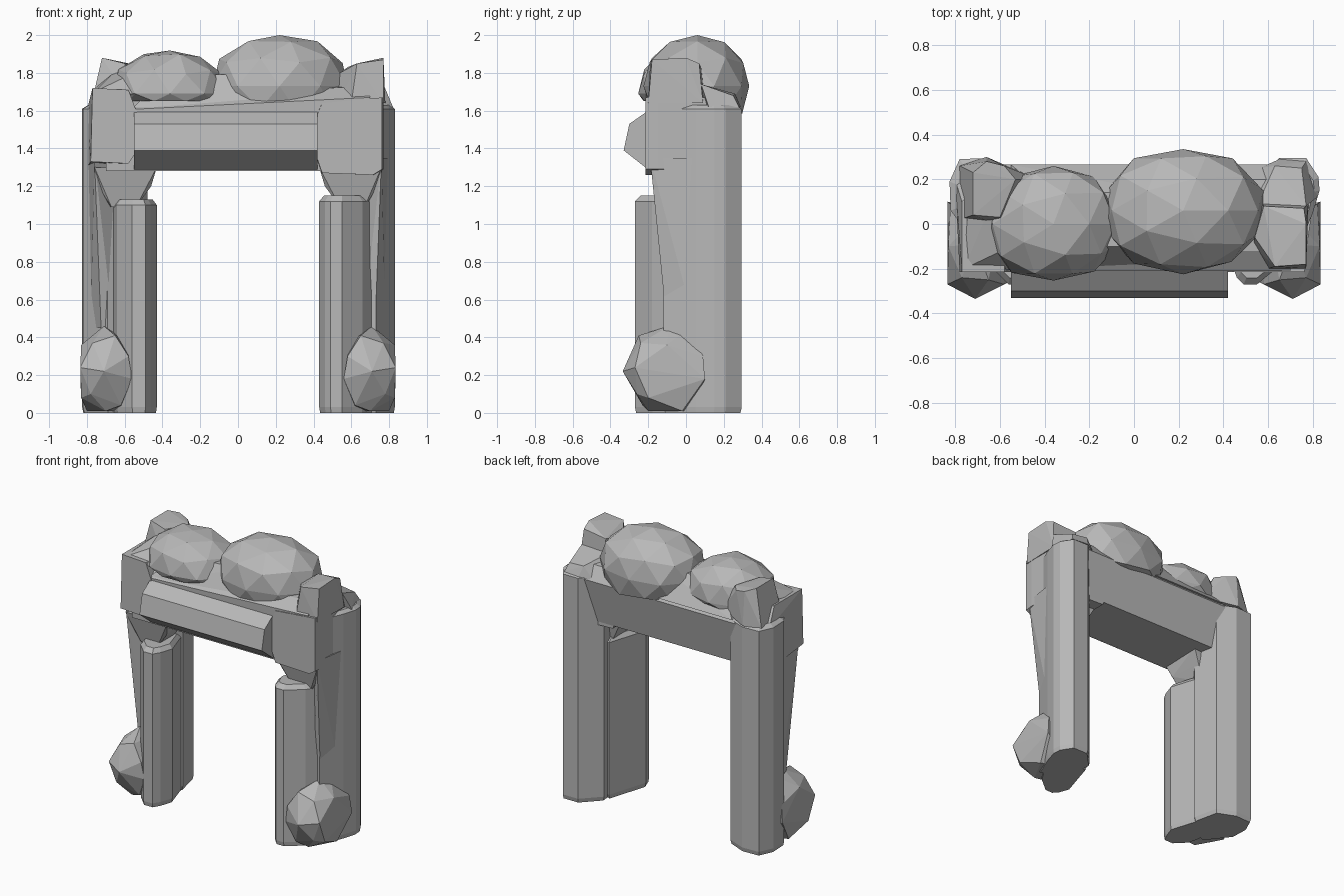
import bpy, bmesh, random
from mathutils import Vector

random.seed(4)
stone = bpy.data.materials.new("grey_stone")
stone.diffuse_color = (0.48, 0.48, 0.48, 1)


def finish(bm, name):
    bmesh.ops.recalc_face_normals(bm, faces=bm.faces)
    me = bpy.data.meshes.new(name)
    bm.to_mesh(me)
    bm.free()
    me.materials.append(stone)
    ob = bpy.data.objects.new(name, me)
    bpy.context.collection.objects.link(ob)
    return ob


def hull(name, points):
    bm = bmesh.new()
    for p in points:
        bm.verts.new(p)
    res = bmesh.ops.convex_hull(bm, input=bm.verts)
    junk = [g for g in res["geom_interior"] if isinstance(g, bmesh.types.BMVert)]
    if junk:
        bmesh.ops.delete(bm, geom=junk, context='VERTS')
    bmesh.ops.dissolve_limit(bm, angle_limit=0.02, verts=bm.verts, edges=bm.edges)
    return finish(bm, name)


def column(name, outline, top, inset):
    # upright post with narrowed bottom and top rims
    c = sum((Vector(p) for p in outline), Vector((0, 0))) / len(outline)
    pts = []
    for z, f in ((0, 0.96), (0.03, 1), (top - inset, 1), (top, 0.8)):
        for p in outline:
            q = c + (Vector(p) - c) * f
            pts.append((q.x, q.y, z))
    return hull(name, pts)


def boulder(name, centre, radii, jitter, power, floor):
    # icosphere pushed towards a block by the power, flattened below the floor
    bm = bmesh.new()
    bmesh.ops.create_icosphere(bm, subdivisions=2, radius=1)
    for v in bm.verts:
        k = 1 + random.uniform(-jitter, jitter * 0.3)
        k /= sum(abs(a) ** power for a in v.co) ** (1 / power)
        v.co = Vector([c + r * min(1, max(-1, a * k)) for c, r, a in zip(centre, radii, v.co)])
        v.co.z = max(v.co.z, floor)
    bmesh.ops.dissolve_degenerate(bm, dist=0.001, edges=bm.edges)
    return finish(bm, name)


# Legs: tall back post and shorter front post on each side
column("right_tall_post", [(.73, -.12), (.8, .05), (.83, .15), (.825, .21), (.77, .295),
                           (.65, .295), (.53, .17), (.55, -.05)], 1.63, 0.02)
column("left_tall_post", [(-.69, -.11), (-.82, .06), (-.825, .19), (-.78, .29),
                          (-.65, .295), (-.52, .24), (-.48, .06), (-.55, -.05)], 1.63, 0.02)
column("right_front_post", [(.43, -.16), (.46, -.24), (.49, -.27), (.55, -.27),
                            (.66, -.18), (.72, -.09), (.6, .1), (.52, .13)], 1.15, 0.03)
column("left_front_post", [(-.43, -.13), (-.46, -.22), (-.49, -.27), (-.56, -.27),
                           (-.64, -.19), (-.66, -.1), (-.6, .1), (-.49, .06)], 1.13, 0.03)

# Flared brackets, tapering shoulders and the boulders at the feet
for side, word in ((-1, "left"), (1, "right")):
    hull(word + "_bracket",
         [(side * x, y, 1.3) for x, y in ((.43, -.19), (.76, -.19), (.43, .12), (.78, .1))] +
         [(side * x, y, 1.2) for x, y in ((.46, -.15), (.74, -.15), (.48, .1), (.78, .05))] +
         [(side * x, y, 1.09) for x, y in ((.54, -.14), (.67, -.14), (.54, .08), (.7, .08))])
    hull(word + "_shoulder",
         [(side * x, y, z) for x, y, z in
          ((.76, -.19, 1.35), (.745, -.155, 1.2), (.725, -.1, .45), (.6, -.05, 1.3),
           (.66, -.08, .45), (.8, .08, 1.35), (.79, .06, 1.2), (.78, .05, .45))])
    hull(word + "_base_boulder",
         [(side * x, y, z) for x, y, z in
          ((.83, -.1, .36), (.71, -.09, .46), (.72, .02, .45), (.82, .09, .3), (.835, -.27, .24),
           (.71, -.335, .22), (.58, -.27, .3), (.56, -.26, .18), (.65, -.25, .41), (.77, -.24, .37),
           (.83, -.2, .08), (.835, .1, .18), (.7, -.2, .01), (.62, -.23, .04), (.8, -.02, .01),
           (.78, -.26, .1), (.6, .05, .01), (.6, .05, .4))])

# Lintel body, its top rising to the right, and the faceted log on its front
hull("lintel", [(x, y, z + (lift if z > 1.5 and y < 0 else 0))
                for x, lift in ((-.7, 0), (.7, .07))
                for y, z in ((-.2, 1.28), (-.21, 1.6), (-.12, 1.66), (.2, 1.69), (.265, 1.6), (.2, 1.29))])
log = [(-.19, 1.28), (-.33, 1.39), (-.3, 1.53), (-.2, 1.6)]
hull("front_log", [(x, y, z) for x in (-.55, .42) for y, z in log])

# End blocks of the lintel
right_face = [(.4, 1.38), (.4, 1.55), (.44, 1.64), (.77, 1.67), (.77, 1.29), (.72, 1.26), (.44, 1.27)]
hull("right_end_block", [(.585 + (x - .585) * f, y, z)
                         for y, f in ((-.215, .96), (-.15, 1), (.2, 1)) for x, z in right_face])
left_face = [(-.77, 1.72), (-.58, 1.71), (-.52, 1.55), (-.54, 1.38), (-.58, 1.32), (-.78, 1.33)]
hull("left_end_block", [(x, y, z) for y in (-.215, .1) for x, z in left_face] +
     [(-.8, .2, 1.6), (-.6, .26, 1.66), (-.8, .2, 1.3), (-.6, .2, 1.3)])

# Small stones standing on the corners
hull("right_corner_stone",
     [(.53, -.1, 1.64), (.6, -.2, 1.64), (.77, -.2, 1.64), (.78, .09, 1.64), (.57, .1, 1.64),
      (.54, -.06, 1.8), (.63, -.19, 1.85), (.77, -.18, 1.87), (.77, .0, 1.88), (.76, .07, 1.85), (.58, .08, 1.83)])
hull("right_back_stone",
     [(.5, .08, 1.6), (.82, .12, 1.62), (.77, .28, 1.62), (.65, .29, 1.62), (.56, .25, 1.6),
      (.55, .08, 1.74), (.77, .08, 1.74), (.75, .25, 1.68), (.63, .26, 1.69)])
hull("left_corner_stone",
     [(-.78, .02, 1.62), (-.55, -.03, 1.62), (-.43, .2, 1.65), (-.66, .3, 1.62), (-.78, .26, 1.62),
      (-.72, .04, 1.88), (-.6, .03, 1.85), (-.53, .2, 1.84), (-.58, .26, 1.84), (-.66, .28, 1.86), (-.72, .23, 1.88)])
hull("left_front_wedge",
     [(-.76, -.2, 1.7), (-.45, -.21, 1.68), (-.74, .12, 1.74), (-.4, .15, 1.7),
      (-.55, -.1, 1.8), (-.66, .04, 1.8), (-.45, .1, 1.86)])

# Large boulders on top with the saddle between them
big = boulder("large_top_boulder", (.22, .06, 1.73), (.37, .285, .27), 0.04, 2.2, 1.58)
top = max(big.data.vertices, key=lambda v: v.co.z)
top.co.z = 2.0
boulder("small_top_boulder", (-.36, .0, 1.69), (.31, .265, .235), 0.05, 2.2, 1.65)
hull("saddle", [(x, y, z) for x, z in ((-.4, 1.78), (.15, 1.8)) for y in (-.1, .14)] +
     [(x, y, 1.62) for x in (-.55, .35) for y in (-.2, .265)])
